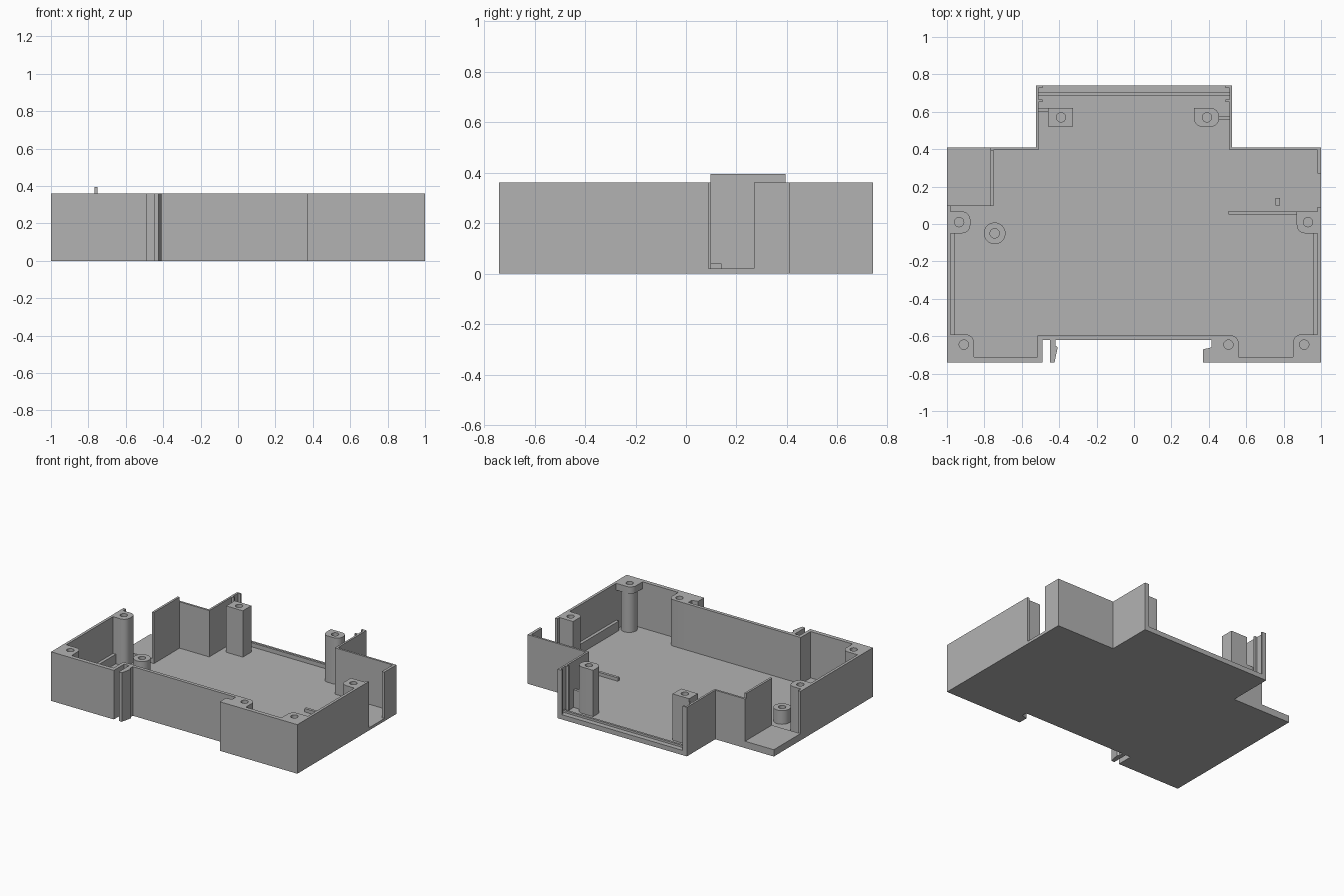
import bpy, bmesh, math

cube = bpy.data.objects.get("Cube")
if cube:
    bpy.data.objects.remove(cube, do_unlink=True)

GREY = (0.45, 0.45, 0.45, 1)
plastic = bpy.data.materials.new("grey plastic")
plastic.use_nodes = True
plastic.diffuse_color = GREY
for node in plastic.node_tree.nodes:
    if node.type == 'BSDF_PRINCIPLED':
        node.inputs["Base Color"].default_value = GREY

FLOOR, TOP = 0.02, 0.36
parts = []


def circle(x, y, r, n=24):
    return [(x + r * math.cos(2 * math.pi * i / n), y + r * math.sin(2 * math.pi * i / n))
            for i in range(n)]


def rounded(x0, x1, y0, y1, corners="", r=0.045):
    """Rectangle with the named corners rounded: a=front left, b=front right, c=back right, d=back left."""
    pts = []
    for i, (name, x, y, sx, sy) in enumerate((("a", x0, y0, 1, 1), ("b", x1, y0, -1, 1),
                                              ("c", x1, y1, -1, -1), ("d", x0, y1, 1, -1))):
        if name not in corners:
            pts.append((x, y))
            continue
        for k in range(7):
            t = math.pi + (i + k / 6) * math.pi / 2
            pts.append((x + sx * r + r * math.cos(t), y + sy * r + r * math.sin(t)))
    return pts


def prism(name, outline, z0, z1, hole=None):
    """Extrude an outline, optionally with a round hole, from z0 to z1."""
    bm = bmesh.new()
    for loop in [outline] + ([hole] if hole else []):
        vs = [bm.verts.new((x, y, z0)) for x, y in loop]
        for a, b in zip(vs, vs[1:] + vs[:1]):
            bm.edges.new((a, b))
    bmesh.ops.triangle_fill(bm, use_beauty=True, edges=bm.edges[:], normal=(0, 0, 1))
    geo = bmesh.ops.extrude_face_region(bm, geom=bm.faces[:])["geom"]
    up = [g for g in geo if isinstance(g, bmesh.types.BMVert)]
    bmesh.ops.translate(bm, verts=up, vec=(0, 0, z1 - z0))
    bmesh.ops.recalc_face_normals(bm, faces=bm.faces[:])
    bmesh.ops.dissolve_limit(bm, angle_limit=0.01, verts=bm.verts[:], edges=bm.edges[:])
    mesh = bpy.data.meshes.new(name)
    bm.to_mesh(mesh)
    bm.free()
    mesh.materials.append(plastic)
    ob = bpy.data.objects.new(name, mesh)
    bpy.context.collection.objects.link(ob)
    parts.append(ob)
    return ob


def block(name, x0, x1, y0, y1, z0=FLOOR, z1=TOP):
    return prism(name, rounded(x0, x1, y0, y1), z0, z1)


# Outer edge of the front, with the rail notch
front_edge = [(-1, -.74), (-.49, -.74), (-.49, -.62), (.415, -.62), (.415, -.66),
              (.37, -.67), (.37, -.74), (1, -.74)]

# Floor plate
prism("floor", front_edge + [(1, .41), (.525, .41), (.525, .74), (-.525, .74),
                             (-.525, .41), (-1, .41)], 0, FLOOR)

# Continuous side and front wall
inner_edge = [(.98, .09), (.98, -.71), (.435, -.71), (.435, -.595),
              (-.515, -.595), (-.515, -.71), (-.98, -.71), (-.98, .1)]
prism("front_and_side_wall", [(-1, .1)] + front_edge + [(1, .09)] + inner_edge, FLOOR, TOP)

# Rail clip finger
prism("rail_clip", [(-.45, -.61), (-.45, -.74), (-.425, -.74), (-.408, -.66),
                    (-.42, -.65), (-.42, -.61)], 0, TOP)

# Back walls: left shoulder wraps the corner, right shoulder stops at the terminal bay
prism("left_shoulder_wall", [(1, .27), (1, .41), (.525, .41), (.525, .74), (.51, .74),
                             (.51, .395), (.98, .395), (.98, .27)], FLOOR, TOP)
prism("right_shoulder_wall", [(-.767, .41), (-.767, .395), (-.51, .395), (-.51, .74),
                              (-.525, .74), (-.525, .41)], FLOOR, TOP)
block("terminal_bay_wall", -.767, -.751, .097, .395, FLOOR, .395)
block("terminal_bay_floor", -1, -.767, .1, .41, FLOOR, .05)

# Panel slot at the back
block("back_sill", -.51, .51, .703, .74, FLOOR, .035)
block("panel_rib", -.51, .51, .687, .703, FLOOR, .05)
for side, s in (("left", 1), ("right", -1)):
    for where, y in (("outer", .727), ("inner", .652)):
        block(f"{side}_{where}_slot_guide", min(s * .49, s * .51), max(s * .49, s * .51), y, y + .013)
    # Low ledge along each side wall
    block(f"{side}_ledge", min(s * .957, s * .98), max(s * .957, s * .98), -.59, -.05, FLOOR, .09)

# Screw posts: extent, rounded corners, hole centre
for name, extent, corners, hx, hy in (
        ("front_right_post", (-.98, -.855, -.71, -.59), "c", -.91, -.645),
        ("front_inner_post", (.435, .56, -.71, -.595), "c", .505, -.645),
        ("right_side_post", (-.98, -.875, -.05, .067), "bc", -.935, .01),
        ("left_side_post", (.87, .98, -.05, .067), "a", .93, .01),
        ("back_right_post", (-.46, -.325, .52, .62), "", -.39, .57),
        ("back_left_post", (.32, .455, .52, .62), "abc", .39, .57)):
    prism(name, rounded(*extent, corners), FLOOR, TOP, circle(hx, hy, .025))

# Front left corner post: round column under a cap
prism("front_left_cap", rounded(.85, .98, -.71, -.59, "d"), .31, TOP, circle(.91, -.645, .025))
prism("front_left_column", circle(.915, -.648, .055), FLOOR, .31)

# Low screw boss
prism("low_boss", circle(-.745, -.05, .058, 32), FLOOR, .12, circle(-.745, -.05, .025))

# Webs, floor rib and locating peg
block("back_right_web", -.51, -.46, .6, .62, FLOOR, .15)
block("back_left_web", .455, .51, .555, .575, FLOOR, .15)
block("floor_rib", .505, .87, .05, .07, FLOOR, .045)
block("locating_peg", .757, .78, .098, .14, FLOOR, .04)

# Smooth the curved sides, keep edges sharp
bpy.ops.object.select_all(action='DESELECT')
for ob in parts:
    ob.select_set(True)
bpy.context.view_layer.objects.active = parts[0]
bpy.ops.object.shade_smooth_by_angle(angle=math.radians(30))
